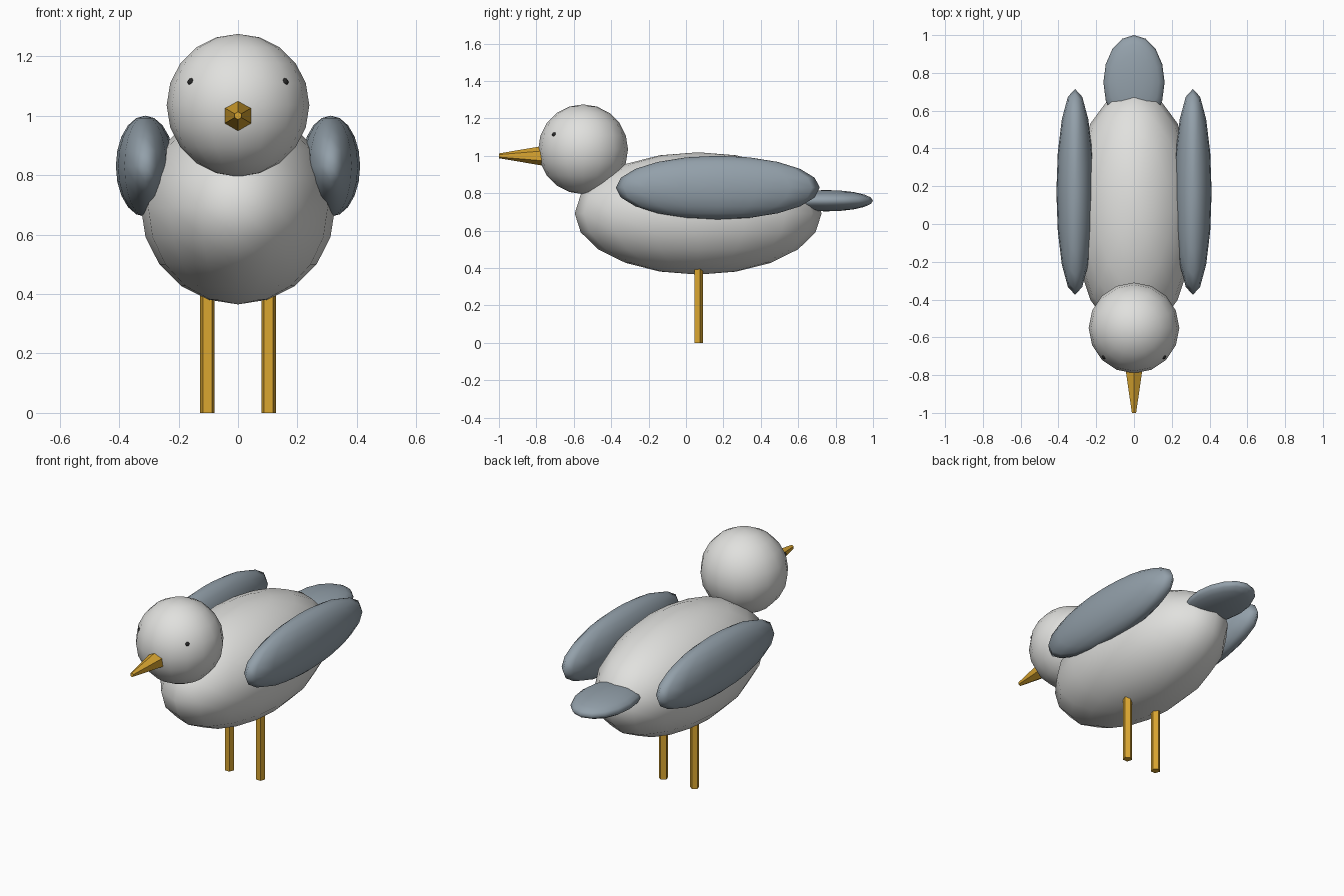
import bpy
from math import pi

cube = bpy.data.objects.get("Cube")
if cube:
    bpy.data.objects.remove(cube, do_unlink=True)


def make_material(name, rgb):
    mat = bpy.data.materials.new(name)
    mat.use_nodes = True
    mat.diffuse_color = (*rgb, 1)
    mat.node_tree.nodes["Principled BSDF"].inputs["Base Color"].default_value = (*rgb, 1)
    return mat


white = make_material("white_feathers", (0.75, 0.75, 0.73))
grey = make_material("grey_feathers", (0.29, 0.35, 0.40))
gold = make_material("golden_skin", (0.70, 0.38, 0.03))
dark = make_material("dark_eye", (0.02, 0.02, 0.02))


def finish(name, mat):
    obj = bpy.context.object
    obj.name = obj.data.name = name
    obj.data.materials.append(mat)
    return obj


def ellipsoid(name, centre, radii, mat, segments=16, rings=10):
    bpy.ops.mesh.primitive_uv_sphere_add(segments=segments, ring_count=rings, radius=1, location=centre)
    bpy.context.object.scale = radii
    bpy.ops.object.transform_apply(location=False, rotation=False, scale=True)
    bpy.ops.object.shade_smooth()
    return finish(name, mat)


# Rounded body parts
ellipsoid("body", (0, 0.065, 0.692), (0.327, 0.66, 0.327), white)
ellipsoid("head", (0, -0.55, 1.035), (0.24, 0.24, 0.24), white)
ellipsoid("tail", (0, 0.75, 0.76), (0.162, 0.25, 0.057), grey)

# Beak: blunt six-sided cone pointing forward
bpy.ops.mesh.primitive_cone_add(vertices=6, radius1=0.06, radius2=0.013, depth=0.28,
                                location=(0, -0.86, 1.0), rotation=(pi / 2, 0, 0))
finish("beak", gold)

# Paired parts
for side, s in (("left", 1), ("right", -1)):
    ellipsoid(side + "_wing", (0.312 * s, 0.17, 0.83), (0.099, 0.545, 0.17), grey)
    ellipsoid(side + "_eye", (0.157 * s, -0.703, 1.113), (0.013, 0.013, 0.013), dark, 8, 6)
    bpy.ops.mesh.primitive_cylinder_add(vertices=5, radius=0.026, depth=0.45,
                                        location=(0.103 * s, 0.066, 0.225))
    finish(side + "_leg", gold)
